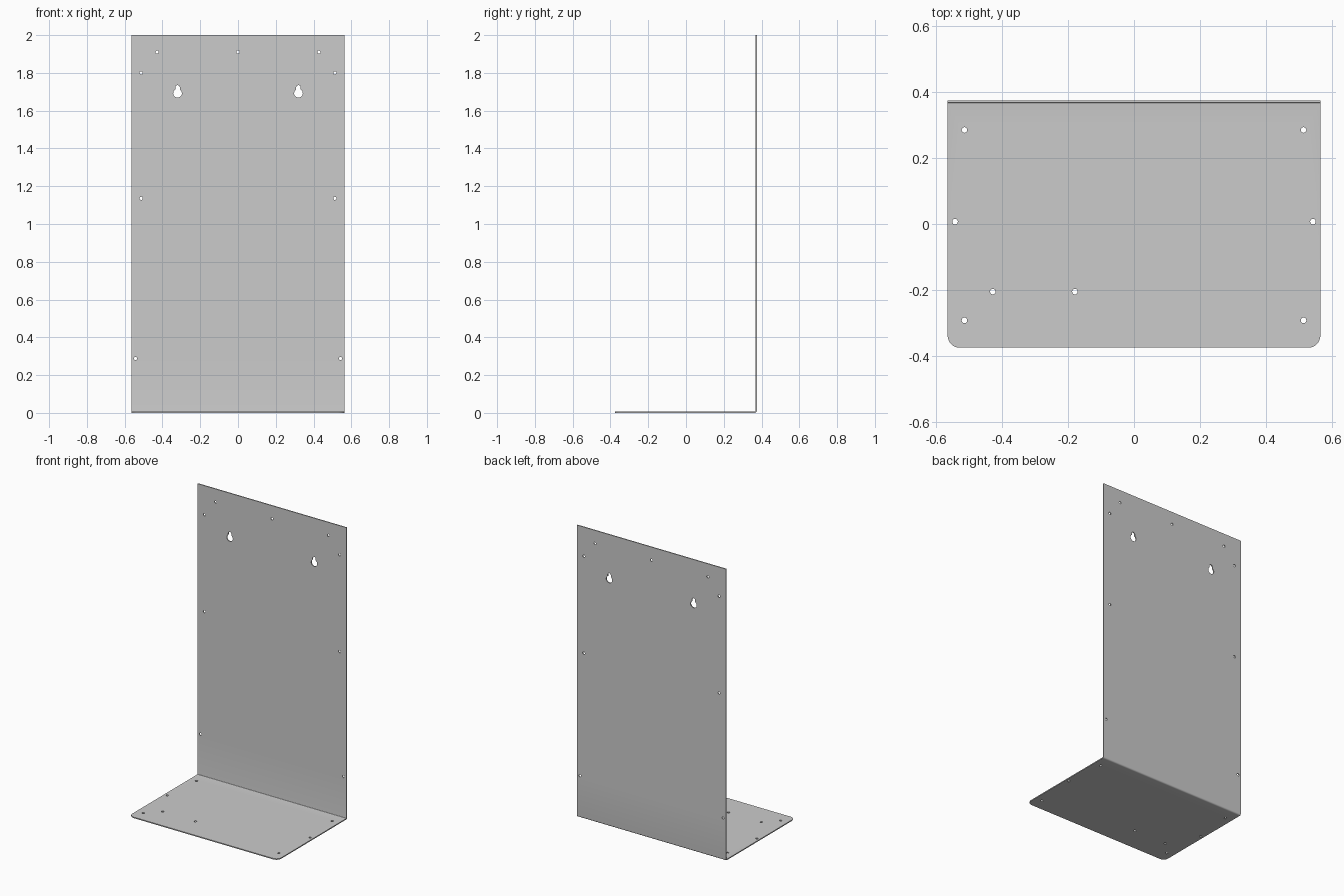
import bpy, bmesh, math

if "Cube" in bpy.data.objects:
    bpy.data.objects.remove(bpy.data.objects["Cube"])

W, YB, YF, H = 0.565, 0.375, -0.375, 2.0
T = 0.007            # sheet thickness
R = 0.0075           # bend radius at mid-sheet
Y0, Z0 = YB - T / 2, T / 2


def circle(cx, cy, r=0.0085, n=16):
    return [(cx + r * math.cos(2 * math.pi * i / n),
             cy + r * math.sin(2 * math.pi * i / n)) for i in range(n)]


def keyhole(cx, cy, big=0.023, small=0.012, rise=0.031):
    # large lower arc, narrow rounded neck on top
    a = math.pi / 2 + math.asin(small / big)
    span = 2 * math.pi - 2 * (a - math.pi / 2)
    pts = [(cx + big * math.cos(a + span * i / 18),
            cy + big * math.sin(a + span * i / 18)) for i in range(19)]
    pts += [(cx + small * math.cos(math.pi * i / 10),
             cy + rise + small * math.sin(math.pi * i / 10)) for i in range(11)]
    return pts


def panel(bm, loops, place, normal):
    # fill an outline containing holes
    edges = []
    for pts in loops:
        vs = [bm.verts.new(place(*p)) for p in pts]
        edges += [bm.edges.new((vs[i], vs[(i + 1) % len(vs)])) for i in range(len(vs))]
    bmesh.ops.triangle_fill(bm, edges=edges, use_beauty=True, normal=normal)


bm = bmesh.new()

# base shelf with rounded front corners
rc = 0.037
right = [(W - rc + rc * math.sin(i * math.pi / 16), YF + rc - rc * math.cos(i * math.pi / 16))
         for i in range(9)]
base = right + [(W, Y0 - R), (-W, Y0 - R)] + [(-x, y) for x, y in reversed(right)]
holes = [circle(s * x, y) for s in (-1, 1)
         for x, y in ((0.514, 0.285), (0.5425, 0.007), (0.514, -0.292))]
holes += [circle(-0.428, -0.205), circle(-0.179, -0.205)]
panel(bm, [base] + holes, lambda x, y: (x, y, Z0), (0, 0, 1))

# back plate with screw holes and two hanging keyholes
back = [(-W, Z0 + R), (W, Z0 + R), (W, H), (-W, H)]
holes = [circle(s * x, z) for s in (-1, 1)
         for x, z in ((0.428, 1.91), (0.513, 1.80), (0.513, 1.136), (0.543, 0.288))]
holes += [circle(0, 1.91), keyhole(-0.32, 1.692), keyhole(0.32, 1.692)]
panel(bm, [back] + holes, lambda x, z: (x, Y0, z), (0, -1, 0))

# bend joining the two plates
rows = []
for i in range(7):
    a = i * math.pi / 12
    y, z = Y0 - R + R * math.sin(a), Z0 + R - R * math.cos(a)
    rows.append([bm.verts.new((-W, y, z)), bm.verts.new((W, y, z))])
for a, b in zip(rows, rows[1:]):
    bm.faces.new((a[0], a[1], b[1], b[0]))

bmesh.ops.remove_doubles(bm, verts=bm.verts[:], dist=0.0001)
bmesh.ops.recalc_face_normals(bm, faces=bm.faces[:])
me = bpy.data.meshes.new("bent_sheet_bracket")
bm.to_mesh(me)
bm.free()
ob = bpy.data.objects.new("bent_sheet_bracket", me)
bpy.context.collection.objects.link(ob)

# sheet thickness
sol = ob.modifiers.new("thickness", 'SOLIDIFY')
sol.thickness = T
sol.offset = 0
bpy.context.view_layer.objects.active = ob
ob.select_set(True)
bpy.ops.object.modifier_apply(modifier=sol.name)
bpy.ops.object.shade_smooth_by_angle(angle=math.radians(30))
